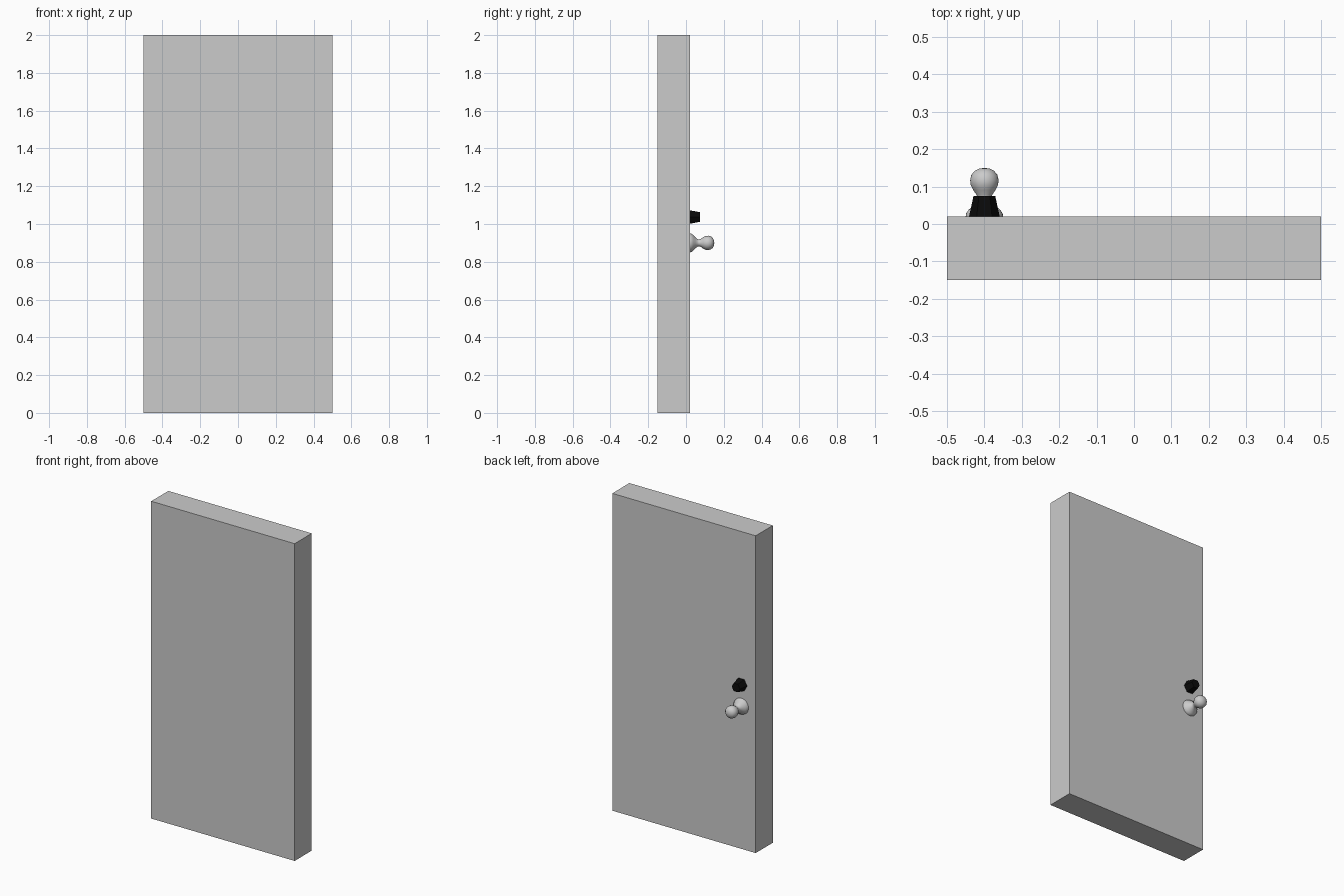
import bpy, bmesh, math
from mathutils import Matrix

if "Cube" in bpy.data.objects:
    bpy.data.objects.remove(bpy.data.objects["Cube"])

def make_object(name, bm):
    bmesh.ops.recalc_face_normals(bm, faces=bm.faces)
    mesh = bpy.data.meshes.new(name)
    bm.to_mesh(mesh)
    bm.free()
    ob = bpy.data.objects.new(name, mesh)
    bpy.context.collection.objects.link(ob)
    return ob

def lathe_y(name, profile, sides, x, z):
    """Spin (radius, y) points around an axis parallel to y."""
    bm = bmesh.new()
    verts = [bm.verts.new((r, y, 0)) for r, y in profile]
    edges = [bm.edges.new(p) for p in zip(verts, verts[1:])]
    bmesh.ops.spin(bm, geom=verts + edges, cent=(0, 0, 0), axis=(0, 1, 0),
                   angle=math.tau, steps=sides, use_duplicate=False)
    bmesh.ops.remove_doubles(bm, verts=bm.verts, dist=1e-5)
    bmesh.ops.translate(bm, verts=bm.verts, vec=(x, 0, z))
    return make_object(name, bm)

# Door slab
bm = bmesh.new()
bmesh.ops.create_cube(bm, size=1, matrix=Matrix.Translation((0, -0.065, 1))
                      @ Matrix.Diagonal((1, 0.17, 2, 1)))
make_object("door_slab", bm)

# Round knob with flared rose
knob = lathe_y("door_knob", [
    (0, 0.02), (0.05, 0.02), (0.049, 0.028), (0.042, 0.038), (0.030, 0.049),
    (0.021, 0.060), (0.018, 0.068), (0.021, 0.078), (0.030, 0.091),
    (0.0365, 0.104), (0.038, 0.117), (0.035, 0.131), (0.026, 0.142),
    (0.014, 0.148), (0, 0.15)], 32, -0.4, 0.9)
bpy.context.view_layer.objects.active = knob
knob.select_set(True)
bpy.ops.object.shade_smooth_by_angle(angle=math.radians(40))

# Black hexagonal lock, tapering outwards
lock = lathe_y("lock", [(0, 0.02), (0.041, 0.02), (0.029, 0.075), (0, 0.075)],
               6, -0.4, 1.037)
black = bpy.data.materials.new("black")
black.diffuse_color = (0.003, 0.003, 0.003, 1)
black.use_nodes = True
black.node_tree.nodes["Principled BSDF"].inputs["Base Color"].default_value = black.diffuse_color
lock.data.materials.append(black)
